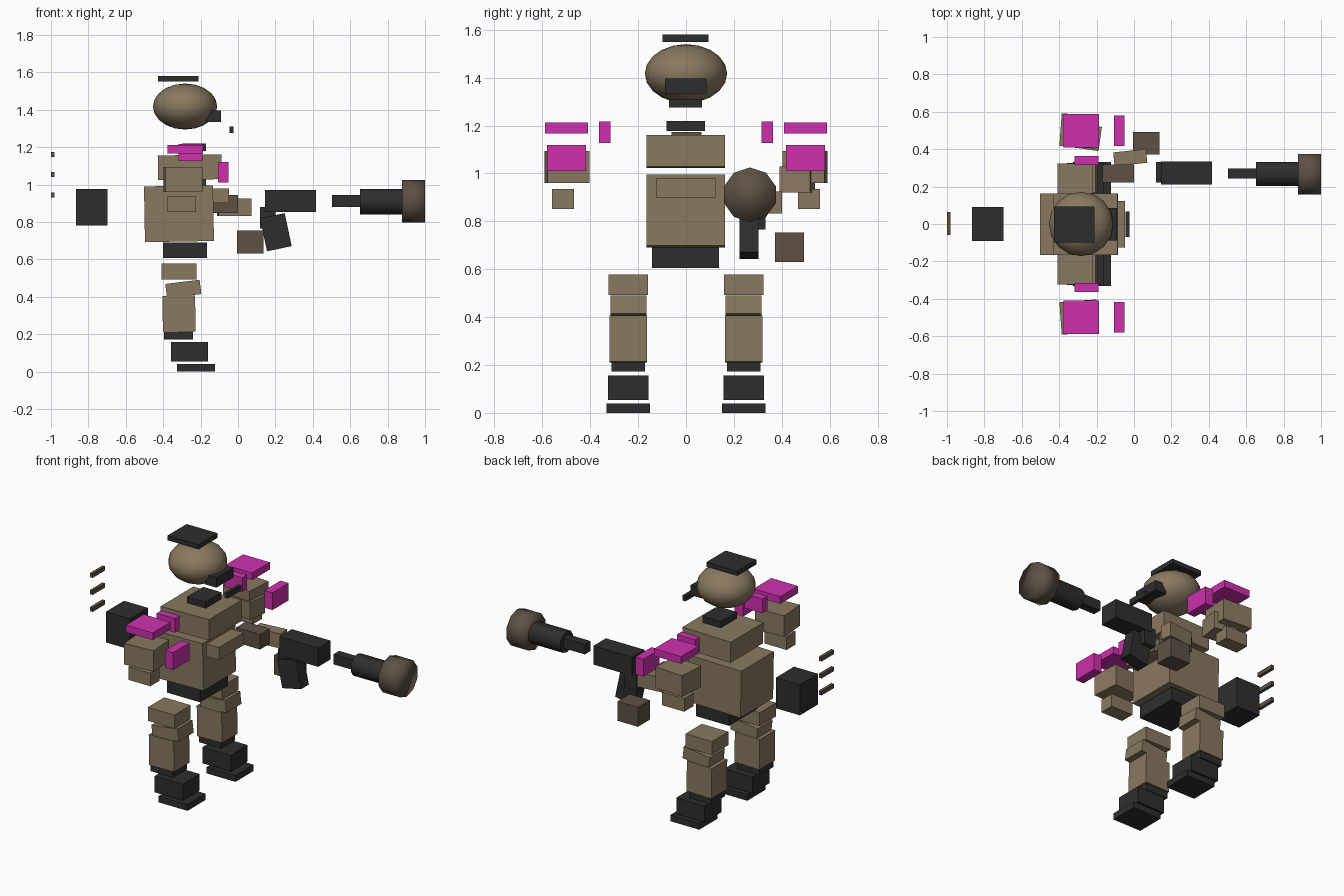
import bpy
from math import radians, pi

cube = bpy.data.objects.get("Cube")
if cube:
    bpy.data.objects.remove(cube, do_unlink=True)


def material(name, rgb):
    m = bpy.data.materials.new(name)
    m.use_nodes = True
    m.diffuse_color = (*rgb, 1)
    m.node_tree.nodes["Principled BSDF"].inputs["Base Color"].default_value = (*rgb, 1)
    return m


tan = material("tan", (0.25, 0.19, 0.115))
brown = material("dark brown", (0.11, 0.083, 0.06))
dark = material("charcoal", (0.027, 0.027, 0.028))
pink = material("magenta", (0.62, 0.03, 0.42))


def finish(name, mat):
    ob = bpy.context.object
    ob.name = ob.data.name = name
    ob.data.materials.append(mat)
    return ob


def box(name, mat, x, y, z, turn=(0, 0, 0)):
    """Box between (low, high) limits on each axis, turned about its centre in degrees."""
    spans = (x, y, z)
    bpy.ops.mesh.primitive_cube_add(size=1, location=[sum(s) / 2 for s in spans],
                                    rotation=[radians(a) for a in turn])
    bpy.context.object.scale = [s[1] - s[0] for s in spans]
    return finish(name, mat)


def tube(name, mat, x, y, z, radius):
    """Ten-sided drum lying along x."""
    bpy.ops.mesh.primitive_cylinder_add(vertices=10, radius=radius, depth=x[1] - x[0],
                                        location=(sum(x) / 2, y, z),
                                        rotation=(pi / 2, 0, pi / 2))
    return finish(name, mat)


# Head, cap and visor
bpy.ops.mesh.primitive_uv_sphere_add(segments=16, ring_count=10, location=(-.283, 0, 1.417))
head = finish("head", tan)
head.scale = (.172, .172, .123)
bpy.ops.object.shade_smooth()
box("cap_plate", dark, (-.427, -.21), (-.098, .094), (1.55, 1.58))
box("visor", dark, (-.17, -.09), (-.088, .085), (1.335, 1.397))
box("chin_plate", dark, (-.045, -.024), (-.07, .067), (1.276, 1.31))

# Torso
box("collar", dark, (-.30, -.17), (-.082, .079), (1.178, 1.22))
box("upper_chest", tan, (-.428, -.088), (-.165, .163), (1.026, 1.158), (0, -1, 0))
box("torso", tan, (-.50, -.131), (-.165, .163), (.695, .993), (0, -1, 0))
box("chest_plate", tan, (-.14, -.047), (-.126, .124), (.90, .98))
box("belt", dark, (-.40, -.166), (-.143, .138), (.606, .69))

# Backpack and floating fins
box("backpack", dark, (-.866, -.697), (-.09, .092), (.78, .975))
for i in range(3):
    z = .945 + i * .108
    box(f"fin_{i + 1}", brown, (-1, -.98), (-.06, .065), (z - .013, z + .013))

# Paired legs, shoulders and armour, on the near (-y) and far (+y) sides
for side, s in (("near", -1), ("far", 1)):
    def pair(part, mat, x, y, z, turn=(0, 0, 0)):
        ys = sorted((s * y[0], s * y[1]))
        box(f"{side}_{part}", mat, x, ys, z, (s * turn[0], turn[1], s * turn[2]))

    pair("thigh", tan, (-.408, -.222), (.158, .323), (.493, .579))
    pair("knee", tan, (-.385, -.20), (.165, .315), (.403, .48), (0, -7, 0))
    pair("shin", tan, (-.403, -.228), (.163, .319), (.213, .406), (0, -1, 0))
    pair("ankle", dark, (-.396, -.24), (.172, .312), (.172, .213))
    pair("boot", dark, (-.358, -.16), (.156, .326), (.053, .157))
    pair("sole", dark, (-.326, -.123), (.15, .332), (0, .04))
    pair("shoulder", tan, (-.393, -.195), (.41, .585), (.96, 1.094), (0, 0, -4))
    pair("forearm", tan, (-.38, -.225), (.468, .56), (.852, .935))
    pair("shoulder_pad", pink, (-.376, -.188), (.41, .588), (1.166, 1.212))
    pair("neck_pad", pink, (-.317, -.19), (.315, .364), (1.127, 1.217))
    pair("front_pad", pink, (-.107, -.05), (.418, .58), (1.01, 1.12))

# Arm segments that reach for the gun
box("far_upper_arm", tan, (-.33, -.18), (.40, .53), (.92, 1.03), (0, 0, -8))
box("far_lower_arm", tan, (-.108, .068), (.318, .392), (.832, .925), (0, 0, 6))
box("far_wrist", brown, (-.168, 0), (.222, .318), (.847, .943))
box("far_hand", brown, (-.006, .136), (.372, .492), (.63, .754))

# Gun
box("gun_body", dark, (.144, .417), (.21, .335), (.853, .972))
box("gun_grip", dark, (.117, .20), (.235, .332), (.765, .88))
box("gun_magazine", dark, (.135, .27), (.223, .302), (.655, .835), (0, -12, 0))
box("gun_rod", dark, (.503, .655), (.242, .298), (.88, .944))
tube("gun_barrel", dark, (.652, .878), .267, .909, .068)
bpy.ops.object.shade_smooth_by_angle(angle=radians(40))
tube("gun_muzzle", brown, (.877, 1), .267, .911, .114)
bpy.ops.object.shade_smooth()
